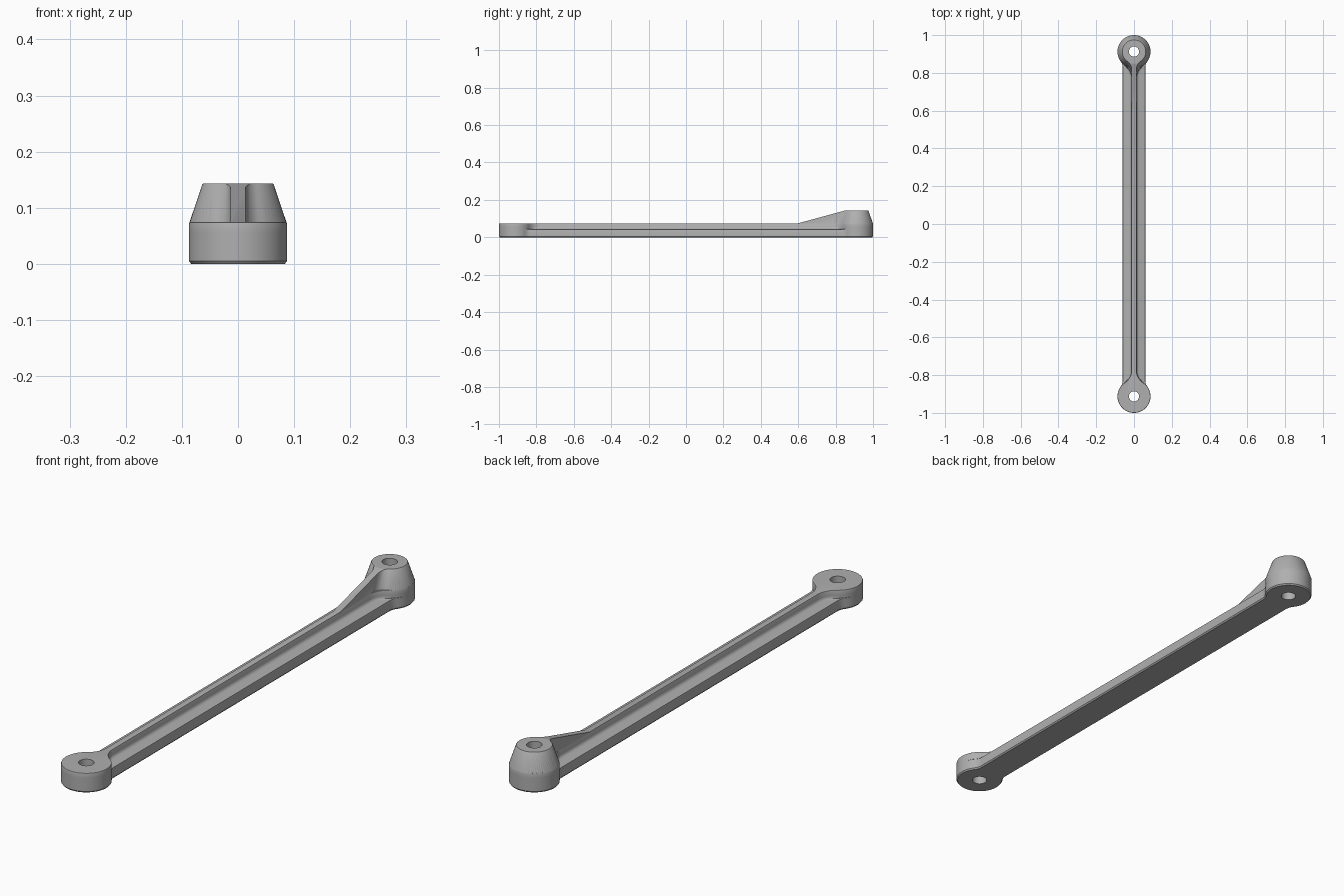
import bpy, bmesh
from math import sin, cos, pi, sqrt, atan2
from mathutils import Vector

cube = bpy.data.objects.get("Cube")
if cube:
    bpy.data.objects.remove(cube, do_unlink=True)

EYE_Y = 0.9125     # distance of each eye from the middle
HOLE_R = 0.027

metal = bpy.data.materials.new("grey metal")
metal.use_nodes = True
GREY = (0.43, 0.43, 0.43, 1)
metal.diffuse_color = GREY
metal.node_tree.nodes["Principled BSDF"].inputs["Base Color"].default_value = GREY


def end_outline(w, big, r, arc=28, bend=12):
    """Round eye of radius big, blended by radius r into a bar of half width w."""
    dy = sqrt((big + r) ** 2 - (w + r) ** 2)
    phi = atan2(-dy, w + r)
    half = []
    for i in range(arc + 1):
        a = pi / 2 + (phi - pi / 2) * i / arc
        half.append((big * cos(a), EYE_Y + big * sin(a)))
    for i in range(1, bend + 1):
        a = phi + pi - phi * i / bend
        half.append((w + r + r * cos(a), EYE_Y - dy + r * sin(a)))
    return [(-x, y) for x, y in reversed(half[1:])] + half


def loft(name, sections):
    """Skin a closed solid through (z, outline) sections."""
    bm = bmesh.new()
    rings = [[bm.verts.new((x, y, z)) for x, y in pts] for z, pts in sections]
    for low, high in zip(rings, rings[1:]):
        n = len(low)
        for i in range(n):
            j = (i + 1) % n
            bm.faces.new((low[i], low[j], high[j], high[i]))
    bm.faces.new(rings[0])
    bm.faces.new(rings[-1])
    return bm


def finish(name, bm):
    bmesh.ops.recalc_face_normals(bm, faces=bm.faces)
    mesh = bpy.data.meshes.new(name)
    bm.to_mesh(mesh)
    bm.free()
    mesh.materials.append(metal)
    obj = bpy.data.objects.new(name, mesh)
    bpy.context.collection.objects.link(obj)
    return obj


# Arm: flat flange, filleted web and both eyes (z, half width, eye radius, blend)
arm_sections = []
for z, w, big, r in [
    (0.000, 0.056, 0.0835, 0.054),
    (0.005, 0.060, 0.0875, 0.050),
    (0.039, 0.060, 0.0875, 0.050),
    (0.042, 0.059, 0.0875, 0.051),
    (0.043, 0.056, 0.0875, 0.053),
    (0.044, 0.027, 0.0875, 0.068),
    (0.046, 0.021, 0.0875, 0.073),
    (0.050, 0.0165, 0.0875, 0.077),
    (0.056, 0.0145, 0.0875, 0.079),
    (0.071, 0.0135, 0.0875, 0.080),
    (0.074, 0.0120, 0.0865, 0.081),
    (0.075, 0.0100, 0.0850, 0.083),
]:
    end = end_outline(w, big, r)
    arm_sections.append((z, end + [(-x, -y) for x, y in end]))
arm = finish("link_arm", loft("link_arm", arm_sections))

# Tapered boss on the back eye, with its sloping gusset
boss_sections = []
for z, w, big in [(0.06, 0.013, 0.085), (0.073, 0.013, 0.0868),
                  (0.141, 0.013, 0.0638), (0.143, 0.0125, 0.062)]:
    boss_sections.append((z, end_outline(w, big, 0.045) + [(w, 0.5), (-w, 0.5)]))
bm = loft("boss", boss_sections)
slope = Vector((0, 0.075 - 0.143, 0.85 - 0.6)).normalized()
cut = bmesh.ops.bisect_plane(bm, geom=bm.verts[:] + bm.edges[:] + bm.faces[:],
                             plane_co=(0, 0.6, 0.075), plane_no=slope,
                             clear_outer=True)
rim = [e for e in bm.edges if e.is_boundary]
bmesh.ops.holes_fill(bm, edges=rim, sides=0)
boss = finish("boss_and_gusset", bm)


def boolean(tool, operation):
    mod = arm.modifiers.new(operation.lower(), "BOOLEAN")
    mod.operation = operation
    mod.solver = "EXACT"
    mod.object = tool
    bpy.context.view_layer.objects.active = arm
    bpy.ops.object.modifier_apply(modifier=mod.name)
    bpy.data.objects.remove(tool, do_unlink=True)


boolean(boss, "UNION")

# Bolt hole through each eye
for side in (-1, 1):
    bm = bmesh.new()
    bmesh.ops.create_cone(bm, cap_ends=True, segments=48, radius1=HOLE_R,
                          radius2=HOLE_R, depth=0.6)
    bmesh.ops.translate(bm, verts=bm.verts, vec=(0, side * EYE_Y, 0.05))
    boolean(finish("hole_cutter", bm), "DIFFERENCE")

# Smooth curved walls, crisp edges
bpy.ops.object.select_all(action="DESELECT")
arm.select_set(True)
bpy.context.view_layer.objects.active = arm
bpy.ops.object.shade_smooth_by_angle(angle=pi / 6)
